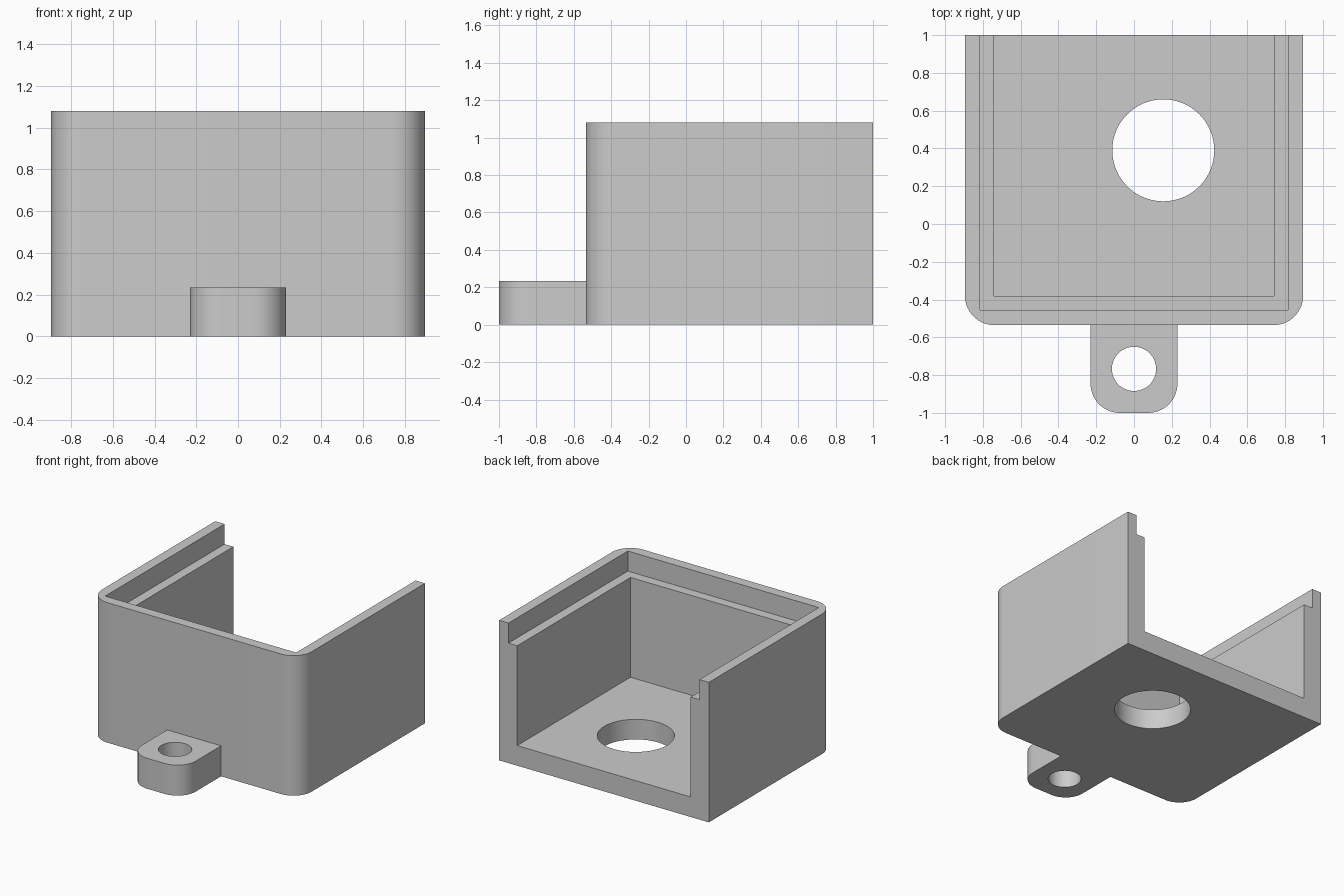
import bpy
import bmesh
from math import cos, sin, pi

cube = bpy.data.objects.get("Cube")
if cube:
    bpy.data.objects.remove(cube, do_unlink=True)

grey = bpy.data.materials.new("light_grey")
grey.use_nodes = True
colour = (0.6, 0.6, 0.6, 1)
grey.diffuse_color = colour
grey.node_tree.nodes["Principled BSDF"].inputs["Base Color"].default_value = colour

WALL, LIP = 0.155, 0.08
HALF_X, FRONT, BACK, HEIGHT = 0.895, -0.535, 1.0, 1.08
TAB_X, TAB_HEIGHT = 0.23, 0.235


def prism(name, outline, z0, z1):
    """Extrude a counter-clockwise outline from z0 up to z1."""
    bm = bmesh.new()
    base = bm.faces.new([bm.verts.new((x, y, z0)) for x, y in outline])
    top = bmesh.ops.extrude_face_region(bm, geom=[base])["geom"]
    verts = [v for v in top if isinstance(v, bmesh.types.BMVert)]
    bmesh.ops.translate(bm, verts=verts, vec=(0, 0, z1 - z0))
    bmesh.ops.recalc_face_normals(bm, faces=bm.faces)
    mesh = bpy.data.meshes.new(name)
    bm.to_mesh(mesh)
    bm.free()
    mesh.materials.append(grey)
    obj = bpy.data.objects.new(name, mesh)
    bpy.context.collection.objects.link(obj)
    return obj


def arc(cx, cy, r, start, end, steps):
    angles = [start + (end - start) * i / steps for i in range(steps + 1)]
    return [(cx + r * cos(a), cy + r * sin(a)) for a in angles]


def rounded_front(half, front, back, r):
    """Rectangle whose two front corners are rounded."""
    left = arc(-half + r, front + r, r, pi, 1.5 * pi, 14)
    right = arc(half - r, front + r, r, 1.5 * pi, 2 * pi, 14)
    return left + right + [(half, back), (-half, back)]


def rectangle(half, front, back):
    return [(-half, front), (half, front), (half, back), (-half, back)]


def circle(cx, cy, r):
    return arc(cx, cy, r, 0, 2 * pi, 64)[:-1]


def cut(obj, cutter):
    mod = obj.modifiers.new("cut", "BOOLEAN")
    mod.operation = "DIFFERENCE"
    mod.solver = "EXACT"
    mod.object = cutter
    bpy.context.view_layer.objects.active = obj
    bpy.ops.object.modifier_apply(modifier=mod.name)
    bpy.data.objects.remove(cutter, do_unlink=True)


# Housing: open at the top and back, with a stepped rim
housing = prism("housing", rounded_front(HALF_X, FRONT, BACK, WALL), 0, HEIGHT)
cut(housing, prism("cavity", rectangle(HALF_X - WALL, FRONT + WALL, BACK + 0.2),
                   WALL, HEIGHT + 0.2))
cut(housing, prism("lid_recess", rectangle(HALF_X - LIP, FRONT + LIP, BACK + 0.2),
                   HEIGHT - WALL, HEIGHT + 0.2))
cut(housing, prism("floor_hole", circle(0.155, 0.39, 0.27), -0.1, WALL + 0.1))

# Mounting tab with its screw hole
tab = prism("mounting_tab", rounded_front(TAB_X, -1, FRONT, WALL), 0, TAB_HEIGHT)
cut(tab, prism("screw_hole", circle(0, -0.767, 0.117), -0.1, TAB_HEIGHT + 0.1))

# Smooth the curved walls, keep edges crisp
bpy.ops.object.select_all(action="DESELECT")
for obj in (housing, tab):
    obj.select_set(True)
    bpy.context.view_layer.objects.active = obj
bpy.ops.object.shade_smooth_by_angle(angle=pi / 6)
